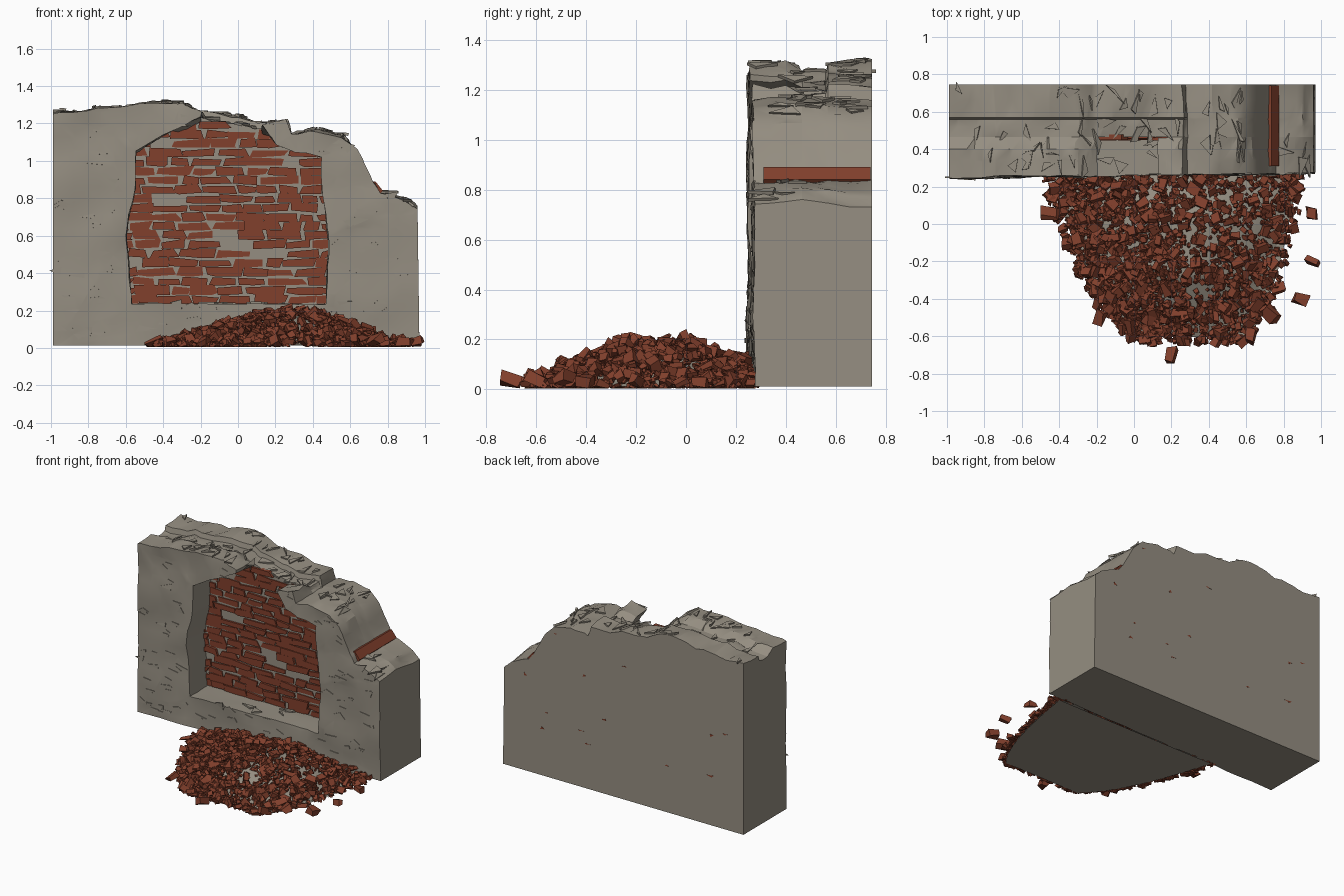
import bpy, bmesh, math, random
from mathutils import Vector, Matrix, Euler, noise
from mathutils.bvhtree import BVHTree

random.seed(7)
R = random.uniform
if "Cube" in bpy.data.objects:
    bpy.data.objects.remove(bpy.data.objects["Cube"])


def material(name, rgb):
    m = bpy.data.materials.new(name)
    m.use_nodes = True
    m.diffuse_color = (*rgb, 1)
    m.node_tree.nodes["Principled BSDF"].inputs["Base Color"].default_value = (*rgb, 1)
    return m


STONE = material("grey stone", (0.30, 0.27, 0.22))
BRICK = material("red brick", (0.22, 0.05, 0.025))


def finish(name, bm, mat, smooth=None):
    bmesh.ops.recalc_face_normals(bm, faces=bm.faces)
    me = bpy.data.meshes.new(name)
    bm.to_mesh(me)
    bm.free()
    me.materials.append(mat)
    ob = bpy.data.objects.new(name, me)
    bpy.context.collection.objects.link(ob)
    if smooth:
        bpy.ops.object.select_all(action='DESELECT')
        ob.select_set(True)
        bpy.context.view_layer.objects.active = ob
        bpy.ops.object.shade_smooth_by_angle(angle=math.radians(smooth))
    return ob


def prism(bm, pts, depth):
    """Extrude a closed loop of points by a vector."""
    f = bm.faces.new([bm.verts.new(p) for p in pts])
    new = bmesh.ops.extrude_face_region(bm, geom=[f])["geom"]
    bmesh.ops.translate(bm, vec=depth, verts=[v for v in new if isinstance(v, bmesh.types.BMVert)])


def frange(a, b, step):
    return [a + i * step for i in range(int((b - a) / step) + 1)]


FLOOR, FRONT, MID, BACK = 0.012, 0.265, 0.465, 0.745


def stone_slab(name, outline, y0, y1):
    """Extrude an outline, cut it into a grid and weather its surface."""
    bm = bmesh.new()
    prism(bm, [(x, y1, z) for x, z in outline], (0, y0 - y1, 0))
    bmesh.ops.triangulate(bm, faces=bm.faces)
    for axis, values in ((0, frange(-0.95, 0.95, 0.07)), (2, frange(0.08, 1.3, 0.07)),
                         (1, (0.34, 0.4, 0.52, 0.56, 0.57, 0.66))):
        n = Vector([float(i == axis) for i in range(3)])
        for c in values:
            bmesh.ops.bisect_plane(bm, geom=bm.verts[:] + bm.edges[:] + bm.faces[:],
                                   plane_co=n * c, plane_no=n)
    bmesh.ops.remove_doubles(bm, verts=bm.verts, dist=0.004)
    for v in bm.verts:
        x, y, z = v.co
        big = noise.noise_vector(v.co * 4.5)
        fine = noise.noise_vector(v.co * 17 + Vector((5, 2, 9)))
        if y < FRONT + 0.01:
            v.co.y += 0.012 * x - 0.004 + 0.016 * big.y + 0.006 * fine.y
        if z > FLOOR + 0.01:
            rough = 1 if z > 0.74 else 0.3
            v.co.z += rough * (0.02 * big.z + 0.014 * fine.z)
            if abs(x) < 0.95:
                v.co.x += 0.012 * big.x + 0.007 * fine.x
            if z > 1.17 and MID < y < 0.565:
                v.co.z -= 0.035
    return finish(name, bm, STONE, 28)


# Broken top line of the wall, left to right
TOP = [(-0.99, 1.26), (-0.85, 1.26), (-0.75, 1.29), (-0.6, 1.28), (-0.45, 1.31), (-0.3, 1.3),
       (-0.2, 1.26), (0, 1.24), (0.1, 1.21), (0.26, 1.22), (0.28, 1.15), (0.42, 1.17),
       (0.55, 1.13), (0.63, 1.06), (0.72, 0.89), (0.755, 0.835), (0.8, 0.83), (0.9, 0.79), (0.96, 0.74)]
# Niche edge, from the right shoulder down over the sill and up the left side
NICHE = [(0.13, 1.19), (0.2, 1.1), (0.3, 1.045), (0.45, 1.03), (0.455, 0.8), (0.48, 0.6), (0.48, 0.235),
         (-0.57, 0.235), (-0.6, 0.6), (-0.55, 0.85), (-0.54, 1.05), (-0.36, 1.16), (-0.2, 1.24)]


def top_at(x):
    for (a, za), (b, zb) in zip(TOP, TOP[1:]):
        if a <= x <= b:
            return za + (zb - za) * (x - a) / (b - a)
    return TOP[-1][1]


base = [(0.97, FLOOR), (-0.99, FLOOR)]
wall_back = stone_slab("wall_back", TOP + base, MID, BACK)
left_top = [p for p in TOP if p[0] <= -0.2]
right_top = [p for p in TOP if p[0] > 0.15]
wall_front = stone_slab("wall_front", right_top + base + left_top + NICHE[::-1], FRONT, MID)

# Brick courses lining the niche
bm = bmesh.new()
for row, z in enumerate(frange(0.235, 1.2, 0.049)):
    x = -0.62 - R(0, 0.08)
    while x < 0.5:
        w = R(0.09, 0.21)
        a, b = max(x, -0.62), min(x + w, 0.52)
        x += w
        limit = min(top_at(a), top_at(b), 1.25) - 0.025
        if b - a < 0.03 or z + 0.04 > limit or random.random() < 0.05:
            continue
        j = lambda s=0.011: R(-s * 0.35, s)
        y = MID - R(0.004, 0.018)
        pts = [(a + j(), y, z + j()), (R(a, b), y, z + j(0.006)), (b - j(0.02), y, z + j()),
               (b - j(0.03), y, z + 0.049 - j(0.016)), (a + j(0.02), y, z + 0.049 - j(0.016))]
        prism(bm, pts, (0, 0.03, 0))
finish("niche_bricks", bm, BRICK)

# Exposed brick course on the stepped right end
bm = bmesh.new()
prism(bm, [(0.69, 0.31, 0.885), (0.735, 0.31, 0.89), (0.775, 0.31, 0.84), (0.74, 0.31, 0.80)], (0, 0.43, 0))
finish("exposed_course", bm, BRICK)

# Loose flakes that follow the wall surface
trees = []
for ob in (wall_front, wall_back):
    b = bmesh.new()
    b.from_mesh(ob.data)
    trees.append(BVHTree.FromBMesh(b))
    b.free()


def flakes(name, mat, count, origin, direction, size, thick):
    bm = bmesh.new()
    d = Vector(direction)
    for _ in range(count):
        o = origin()
        hits = [h for h in (t.ray_cast(o, d) for t in trees) if h[0]]
        if not hits:
            continue
        p, n = min(hits, key=lambda h: h[3])[:2]
        if d.y > 0 and p.y > 0.4 or n.dot(d) > -0.6:
            continue
        q = n.to_track_quat('Z', 'Y').to_matrix()
        turn = R(0, math.tau)
        s, slim = R(size / 2, size), R(0.15, 0.6)
        pts = []
        for k in range(3):
            t = turn + k * math.tau / 3 + R(-0.5, 0.5)
            pts.append(p - n * 0.004 + q @ Vector((s * math.cos(t), s * slim * math.sin(t), 0)))
        prism(bm, pts, n * (thick + 0.004))
    finish(name, bm, mat)


flakes("front_flakes", STONE, 150, lambda: Vector((R(-0.97, 0.95), -1, R(0.05, 1.25))), (0, 1, 0), 0.06, 0.004)
flakes("top_flakes", STONE, 70, lambda: Vector((R(-0.95, 0.93), R(0.3, 0.72), 2)), (0, 0, -1), 0.08, 0.01)
flakes("back_chips", BRICK, 14, lambda: Vector((R(-0.9, 0.9), 2, R(0.3, 1.1))), (0, -1, 0), 0.035, 0.001)

# Heap of broken brick
HX, NEAR, REACH = 0.3, 0.27, 0.97


def heap_width(t, side):
    return 0.8 * (1 - t) ** 0.38 if side < 0 else 0.62 * (1 - t) ** 0.27


def heap_height(a, t):
    along = min(1, 0.45 + 2.2 * t, 2.6 * (1 - t) ** 1.2)
    return 0.185 * max(0, 1 - a ** 1.5) * along


def chunk(bm, centre, size):
    """One crooked broken lump."""
    m = Matrix.Translation(centre) @ Euler((R(-0.7, 0.7), R(-0.7, 0.7), R(0, 6.3))).to_matrix().to_4x4()
    m = m @ Matrix.Diagonal((size * R(0.8, 1.4), size * R(0.6, 1), size * R(0.4, 0.9), 1))
    for v in bmesh.ops.create_cube(bm, size=1, matrix=m)["verts"]:
        v.co += Vector((R(-1, 1), R(-1, 1), R(-1, 1))) * size * 0.17
        v.co.x = min(v.co.x, 1)
        v.co.y = max(v.co.y, -0.745)
        v.co.z = max(v.co.z, 0.004)


bm = bmesh.new()
for i in range(2600):
    t, side = R(0, 0.93), random.choice((-1, -1, 1))
    a = R(0, 1) ** 0.85
    big = random.random() < 0.13
    size = R(0.035, 0.055) if big else R(0.013, 0.032)
    x = HX + side * a * heap_width(t, side)
    z = heap_height(a, t) + (R(0, 0.025) if big else R(-0.012, 0.012))
    chunk(bm, (x, NEAR - t * REACH, max(0.012, z)), size)
# Stray lumps around the rim
for x, y in ((0.95, 0.06), (0.95, -0.2), (0.89, -0.4), (0.62, -0.6), (0.2, -0.7), (-0.18, -0.5),
             (0.73, -0.48), (0.86, 0.2), (-0.36, -0.1), (-0.45, 0.06), (0.45, -0.58)):
    chunk(bm, (x, y, 0.035), 0.065)
finish("rubble_chunks", bm, BRICK)

# Mortar dust core beneath the chunks
bm = bmesh.new()
cols, rows = 24, 16
grid = []
for r in range(rows + 1):
    t = 0.9 * r / rows
    line = []
    for c in range(cols + 1):
        s = 2 * c / cols - 1
        x = HX + 0.93 * s * heap_width(t, s)
        line.append(bm.verts.new((x, NEAR - t * REACH, max(0.012, heap_height(abs(s), t) - 0.012))))
    grid.append(line)
for r in range(rows):
    for c in range(cols):
        bm.faces.new((grid[r][c], grid[r + 1][c], grid[r + 1][c + 1], grid[r][c + 1]))
rim = grid[0] + [l[-1] for l in grid[1:]] + grid[-1][-2::-1] + [l[0] for l in grid[-2:0:-1]]
bm.faces.new([bm.verts.new((v.co.x, v.co.y, 0.002)) for v in rim])
finish("rubble_dust", bm, STONE)
